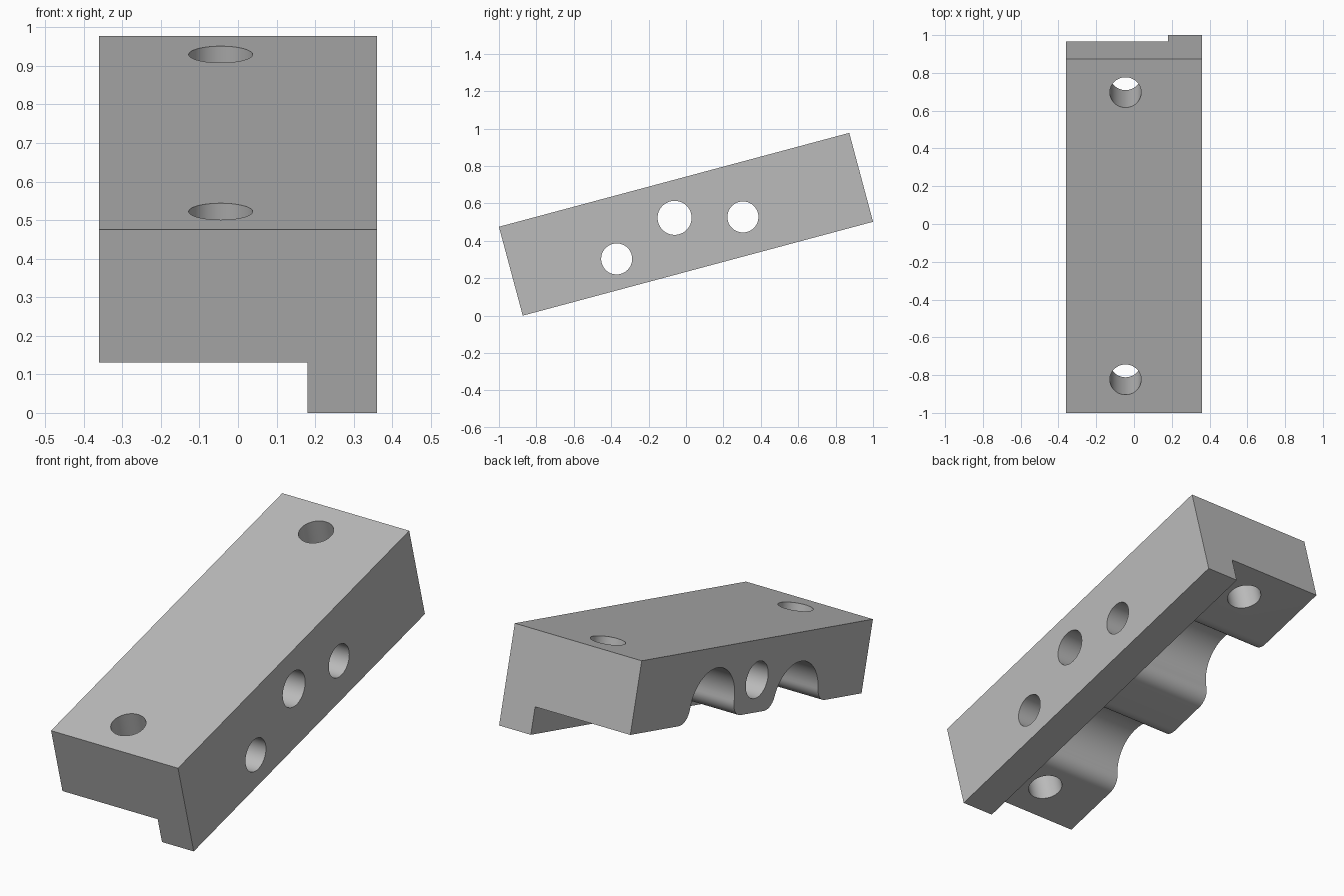
import bpy
import bmesh
from math import radians, sin, cos, atan2, sqrt, pi
from mathutils import Matrix

if "Cube" in bpy.data.objects:
    bpy.data.objects.remove(bpy.data.objects["Cube"], do_unlink=True)

TILT = radians(15)
HALF_W, HALF_L, HALF_H = 0.36, 0.9695, 0.246
LIP_X = 0.18            # inner face of the side lip
STEP = -HALF_H + 0.135  # underside level beside the lip
CHANNEL_R, FILLET_R = 0.185, 0.075
CHANNELS = [(-0.406, -0.083), (0.304, -0.041)]  # along, up

grey = bpy.data.materials.new("plain grey")
grey.use_nodes = True
colour = (0.5, 0.5, 0.5, 1)
grey.diffuse_color = colour
grey.node_tree.nodes["Principled BSDF"].inputs["Base Color"].default_value = colour


def make_object(name, bm):
    bmesh.ops.recalc_face_normals(bm, faces=bm.faces)
    mesh = bpy.data.meshes.new(name)
    bm.to_mesh(mesh)
    bm.free()
    mesh.materials.append(grey)
    obj = bpy.data.objects.new(name, mesh)
    bpy.context.collection.objects.link(obj)
    return obj


def prism(name, profile, x0, x1):
    """Extrude a (y, z) outline along x."""
    bm = bmesh.new()
    face = bm.faces.new([bm.verts.new((x0, y, z)) for y, z in profile])
    new = bmesh.ops.extrude_face_region(bm, geom=[face])["geom"]
    moved = [v for v in new if isinstance(v, bmesh.types.BMVert)]
    bmesh.ops.translate(bm, verts=moved, vec=(x1 - x0, 0, 0))
    return make_object(name, bm)


def drill(name, radius, length, centre, axis):
    bm = bmesh.new()
    turn = Matrix.Rotation(pi / 2, 4, "Y") if axis == "X" else Matrix()
    bmesh.ops.create_cone(bm, cap_ends=True, segments=48, radius1=radius,
                          radius2=radius, depth=length,
                          matrix=Matrix.Translation(centre) @ turn)
    return make_object(name, bm)


def arc(cy, cz, r, a0, a1, n):
    return [(cy + r * cos(a0 + (a1 - a0) * i / n),
             cz + r * sin(a0 + (a1 - a0) * i / n)) for i in range(n + 1)]


def channel_path(cy, cz):
    """Arched channel flowing into the underside through rounded corners."""
    fz = STEP + FILLET_R
    d = sqrt((CHANNEL_R + FILLET_R) ** 2 - (fz - cz) ** 2)
    a = atan2(fz - cz, d)
    left = arc(cy - d, fz, FILLET_R, -pi / 2, -a, 10)
    arch = arc(cy, cz, CHANNEL_R, pi - a, a, 32)
    right = arc(cy + d, fz, FILLET_R, pi + a, 1.5 * pi, 10)
    return left + arch[1:] + right[1:]


# Solid block
block = prism("clamp_block", [(-HALF_L, -HALF_H), (HALF_L, -HALF_H),
                              (HALF_L, HALF_H), (-HALF_L, HALF_H)], -HALF_W, HALF_W)

# Underside relief with both channels, stopping at the lip
relief = [(-1.2, -0.5), (-1.2, STEP)]
for c in CHANNELS:
    relief += channel_path(*c)
relief += [(1.2, STEP), (1.2, -0.5)]
cutters = [prism("relief_cutter", relief, -0.5, LIP_X)]

# Side holes: one through the middle, one through the lip into each channel
cutters.append(drill("middle_hole_cutter", 0.091, 1.2, (0, -0.05, 0.049), "X"))
for y, z in CHANNELS:
    cutters.append(drill("lip_hole_cutter", 0.083, 0.4, (0.3, y, z), "X"))

# Bolt holes at both ends
for side in (-1, 1):
    cutters.append(drill("bolt_hole_cutter", 0.083, 1.2, (-0.045, side * 0.787, 0), "Z"))

bpy.context.view_layer.objects.active = block
for cutter in cutters:
    cutter.hide_render = True
    mod = block.modifiers.new("cut", "BOOLEAN")
    mod.operation = "DIFFERENCE"
    mod.solver = "EXACT"
    mod.object = cutter
    bpy.ops.object.modifier_apply(modifier=mod.name)
    bpy.data.objects.remove(cutter, do_unlink=True)

# Tilt and stand on the ground
block.data.transform(Matrix.Rotation(TILT, 4, "X"))
low = min(v.co.z for v in block.data.vertices)
block.data.transform(Matrix.Translation((0, 0, -low)))

bpy.ops.object.select_all(action="DESELECT")
block.select_set(True)
bpy.ops.object.shade_smooth_by_angle(angle=radians(30))
